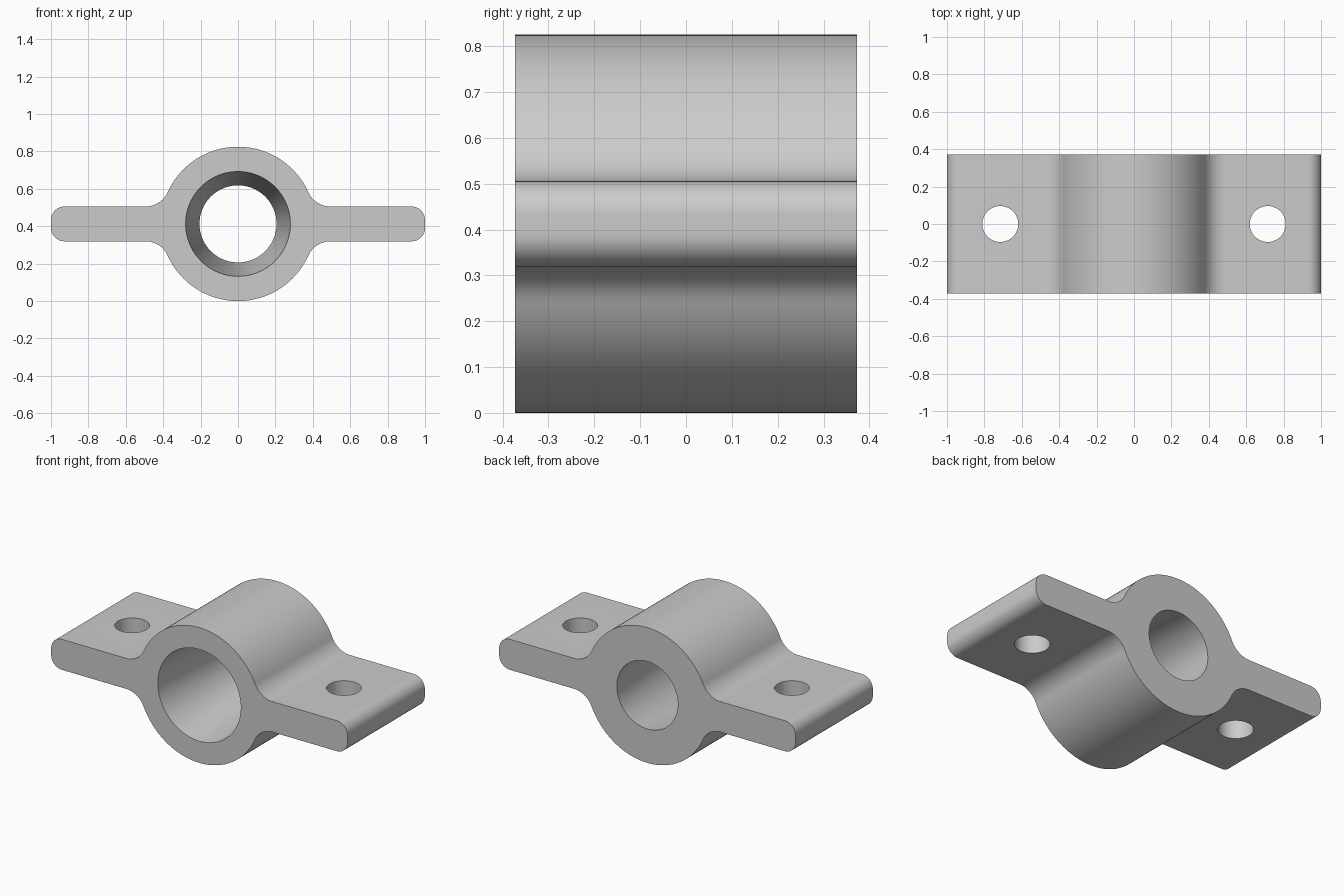
import bpy, bmesh
from math import sin, cos, pi, sqrt, atan2
from mathutils import Matrix

cube = bpy.data.objects.get("Cube")
if cube:
    bpy.data.objects.remove(cube, do_unlink=True)

# Main dimensions
R = 0.4125            # barrel radius, also height of its axis
HALF_DEPTH = 0.3725
HALF_ARM = 0.093      # half thickness of the flanges
FILLET = 0.13
CORNER = 0.072
FRONT_BORE, BACK_BORE = 0.28, 0.206
HOLE_X, HOLE_R = 0.715, 0.096

grey = bpy.data.materials.new("plain_grey")
grey.use_nodes = True
colour = (0.6, 0.6, 0.6, 1)
grey.diffuse_color = colour
grey.node_tree.nodes["Principled BSDF"].inputs["Base Color"].default_value = colour


def arc(cx, cz, r, a0, a1, n):
    return [(cx + r * cos(a0 + (a1 - a0) * i / n), cz + r * sin(a0 + (a1 - a0) * i / n))
            for i in range(n + 1)]


def make_object(name, bm):
    bmesh.ops.recalc_face_normals(bm, faces=bm.faces)
    mesh = bpy.data.meshes.new(name)
    bm.to_mesh(mesh)
    bm.free()
    mesh.materials.append(grey)
    obj = bpy.data.objects.new(name, mesh)
    bpy.context.collection.objects.link(obj)
    return obj


def cutter(name, r1, r2, depth, matrix):
    bm = bmesh.new()
    bmesh.ops.create_cone(bm, cap_ends=True, segments=96, radius1=r1, radius2=r2,
                          depth=depth, matrix=matrix)
    obj = make_object(name, bm)
    obj.hide_render = True
    return obj


# Quarter outline: flange end, rounded corner, fillet, barrel top
fz = HALF_ARM + FILLET
fx = sqrt((R + FILLET) ** 2 - fz ** 2)
tangent = atan2(fz, fx)
quarter = arc(1 - CORNER, HALF_ARM - CORNER, CORNER, 0, pi / 2, 12)
quarter += arc(fx, fz, FILLET, -pi / 2, tangent - pi, 16)
quarter += arc(0, 0, R, tangent, pi / 2, 32)[1:]

# Mirror the quarter into the whole outline
half = quarter + [(-x, z) for x, z in reversed(quarter[:-1])]
outline = half + [(x, -z) for x, z in reversed(half)]

# Clamp body: outline extruded along the depth
bm = bmesh.new()
face = bm.faces.new([bm.verts.new((x, -HALF_DEPTH, z + R)) for x, z in outline])
extruded = bmesh.ops.extrude_face_region(bm, geom=[face])["geom"]
bmesh.ops.translate(bm, vec=(0, 2 * HALF_DEPTH, 0),
                    verts=[v for v in extruded if isinstance(v, bmesh.types.BMVert)])
body = make_object("flanged_sleeve", bm)

# Tapered bore (wide at the front) and the two bolt holes
margin = 0.1
slope = (FRONT_BORE - BACK_BORE) / (2 * HALF_DEPTH) * margin
cutters = [cutter("bore_cutter", FRONT_BORE + slope, BACK_BORE - slope,
                  2 * (HALF_DEPTH + margin),
                  Matrix.Translation((0, 0, R)) @ Matrix.Rotation(-pi / 2, 4, 'X'))]
for side, name in ((1, "left"), (-1, "right")):
    cutters.append(cutter(name + "_hole_cutter", HOLE_R, HOLE_R, 0.5,
                          Matrix.Translation((side * HOLE_X, 0, R))))

bpy.context.view_layer.objects.active = body
for c in cutters:
    mod = body.modifiers.new(c.name, 'BOOLEAN')
    mod.operation = 'DIFFERENCE'
    mod.solver = 'EXACT'
    mod.object = c
    bpy.ops.object.modifier_apply(modifier=mod.name)
for c in cutters:
    bpy.data.objects.remove(c, do_unlink=True)

# Smooth curved walls, keep rims sharp
bpy.ops.object.select_all(action='DESELECT')
body.select_set(True)
bpy.ops.object.shade_smooth_by_angle(angle=pi / 6)
